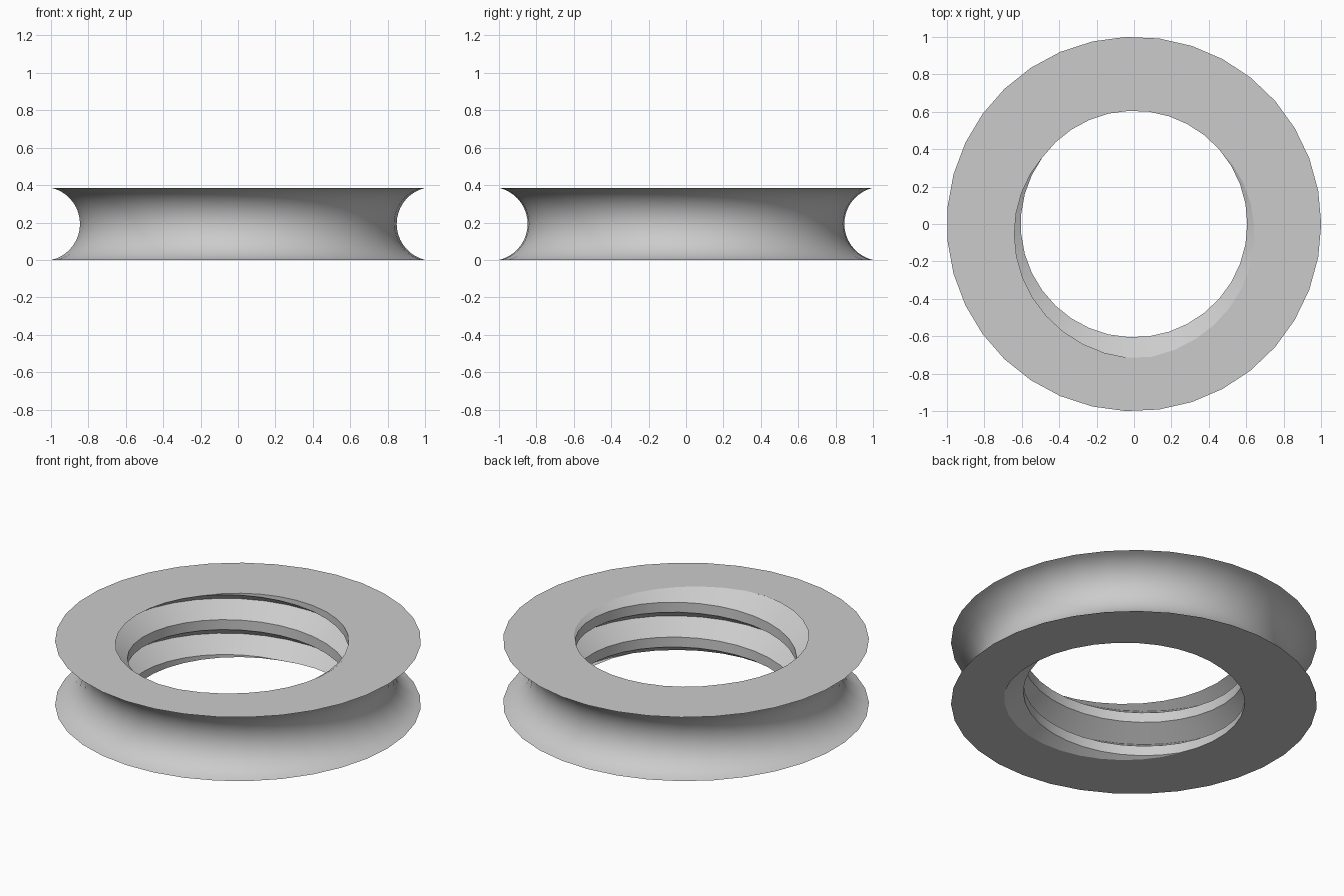
import bpy, bmesh, math

if "Cube" in bpy.data.objects:
    bpy.data.objects.remove(bpy.data.objects["Cube"], do_unlink=True)

SIDES = 35
HEIGHT = 0.385
OUTER = 1.0
CREST, ROOT = 0.605, 0.72            # thread radii
PITCH, CREST_HALF = 0.21, 0.03       # thread spacing and half crest width
START = 0.121                        # crest height at angle zero
GROOVE_X, GROOVE_R, ARC_STEPS = 1.045, 0.1975, 18


def thread_radius(z, angle):
    """Radius of the right-handed V thread at a height and angle."""
    shift = (z - START) / PITCH - angle / math.tau
    away = abs(shift - round(shift)) * PITCH
    flank = max(0.0, away - CREST_HALF) / (PITCH / 2 - CREST_HALF)
    return CREST + (ROOT - CREST) * flank


def thread_column(angle):
    """Thread corners from bottom to top, clamped between the end faces."""
    column = []
    for turn in range(-2, 4):
        middle = START + PITCH * (turn + angle / math.tau)
        for offset in (-CREST_HALF, CREST_HALF, PITCH / 2):
            z = min(max(middle + offset, 0.0), HEIGHT)
            column.append((thread_radius(z, angle), z))
    return column


def groove_column():
    """Round outer groove from the top lip to the bottom lip."""
    sweep = math.acos((GROOVE_X - OUTER) / GROOVE_R)
    half = GROOVE_R * math.sin(sweep)
    column = []
    for i in range(ARC_STEPS + 1):
        a = sweep * (1 - 2 * i / ARC_STEPS)
        z = HEIGHT / 2 * (1 + GROOVE_R * math.sin(a) / half)
        column.append((GROOVE_X - GROOVE_R * math.cos(a), z))
    return column


# Ring body: closed section swept around, with the thread climbing as it turns
bm = bmesh.new()
rings = []
for i in range(SIDES + 1):
    angle = math.tau * i / SIDES
    section = thread_column(angle) + groove_column()
    rings.append([bm.verts.new((r * math.cos(angle), r * math.sin(angle), z))
                  for r, z in section])
for a, b in zip(rings, rings[1:]):
    for j in range(len(a)):
        k = (j + 1) % len(a)
        bm.faces.new((a[j], a[k], b[k], b[j]))
bmesh.ops.remove_doubles(bm, verts=bm.verts, dist=0.0002)
bmesh.ops.dissolve_degenerate(bm, edges=bm.edges, dist=0.0001)
bmesh.ops.recalc_face_normals(bm, faces=bm.faces)

mesh = bpy.data.meshes.new("threaded_ring")
bm.to_mesh(mesh)
bm.free()
ring = bpy.data.objects.new("threaded_ring", mesh)
bpy.context.collection.objects.link(ring)

# Plain grey material
grey = bpy.data.materials.new("light_grey")
grey.use_nodes = True
colour = (0.6, 0.6, 0.6, 1.0)
grey.diffuse_color = colour
grey.node_tree.nodes["Principled BSDF"].inputs["Base Color"].default_value = colour
mesh.materials.append(grey)

# Smooth groove and thread, crisp lips and crests
bpy.ops.object.select_all(action='DESELECT')
ring.select_set(True)
bpy.context.view_layer.objects.active = ring
bpy.ops.object.shade_smooth_by_angle(angle=math.radians(30))
